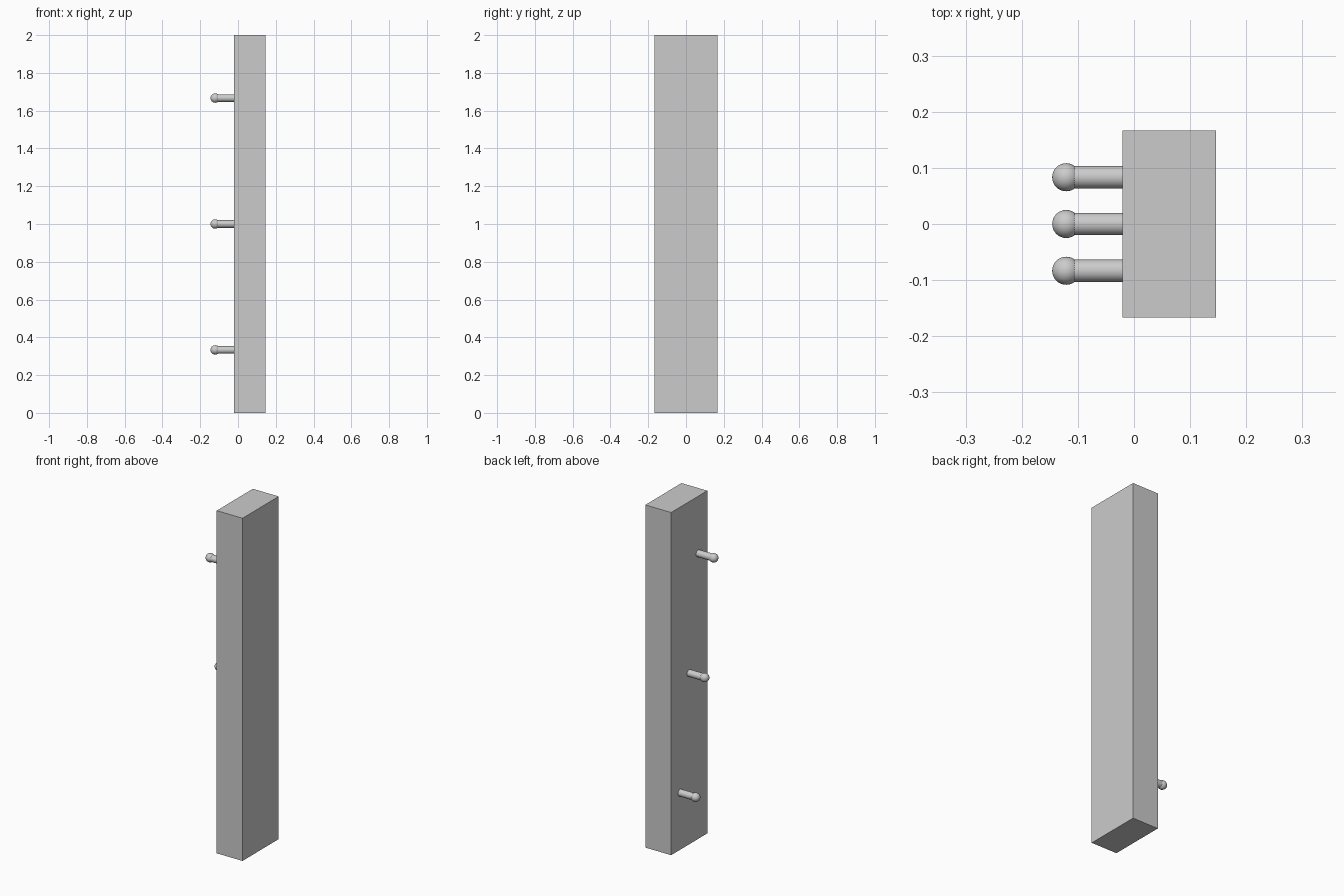
import bpy
import math

cube = bpy.data.objects.get("Cube")
if cube:
    bpy.data.objects.remove(cube, do_unlink=True)

# Single plain grey finish
grey = bpy.data.materials.new("light_grey")
grey.use_nodes = True
COLOR = (0.6, 0.6, 0.6, 1)
grey.diffuse_color = COLOR
grey.node_tree.nodes["Principled BSDF"].inputs["Base Color"].default_value = COLOR

FACE_X = -0.0208    # board face that carries the pegs
BOARD = (0.1667, 0.3333, 2.0)
KNOB_R, ROD_R = 0.025, 0.02
KNOB_X = -0.1208
EMBED = 0.01        # how far each rod sinks into the board


def finish(name, smooth=False):
    obj = bpy.context.object
    obj.name = name
    obj.data.materials.append(grey)
    if smooth:
        bpy.ops.object.shade_smooth_by_angle(angle=math.radians(40))
    return obj


# Upright board
bpy.ops.mesh.primitive_cube_add(size=1, location=(FACE_X + BOARD[0] / 2, 0, 1))
bpy.context.object.scale = BOARD
bpy.ops.object.transform_apply(location=False, rotation=False, scale=True)
finish("board")

# Three pegs stepping diagonally across the board, each a rod with a round knob
for label, y, z in (("lower", 0.0833, 0.3333), ("middle", 0, 1), ("upper", -0.0833, 1.6667)):
    end = FACE_X + EMBED
    bpy.ops.mesh.primitive_cylinder_add(
        vertices=32, radius=ROD_R, depth=end - KNOB_X,
        location=((end + KNOB_X) / 2, y, z), rotation=(0, math.pi / 2, 0))
    finish(label + "_peg_rod", smooth=True)
    bpy.ops.mesh.primitive_uv_sphere_add(
        segments=32, ring_count=16, radius=KNOB_R,
        location=(KNOB_X, y, z), rotation=(0, math.pi / 2, 0))
    finish(label + "_peg_knob", smooth=True)
